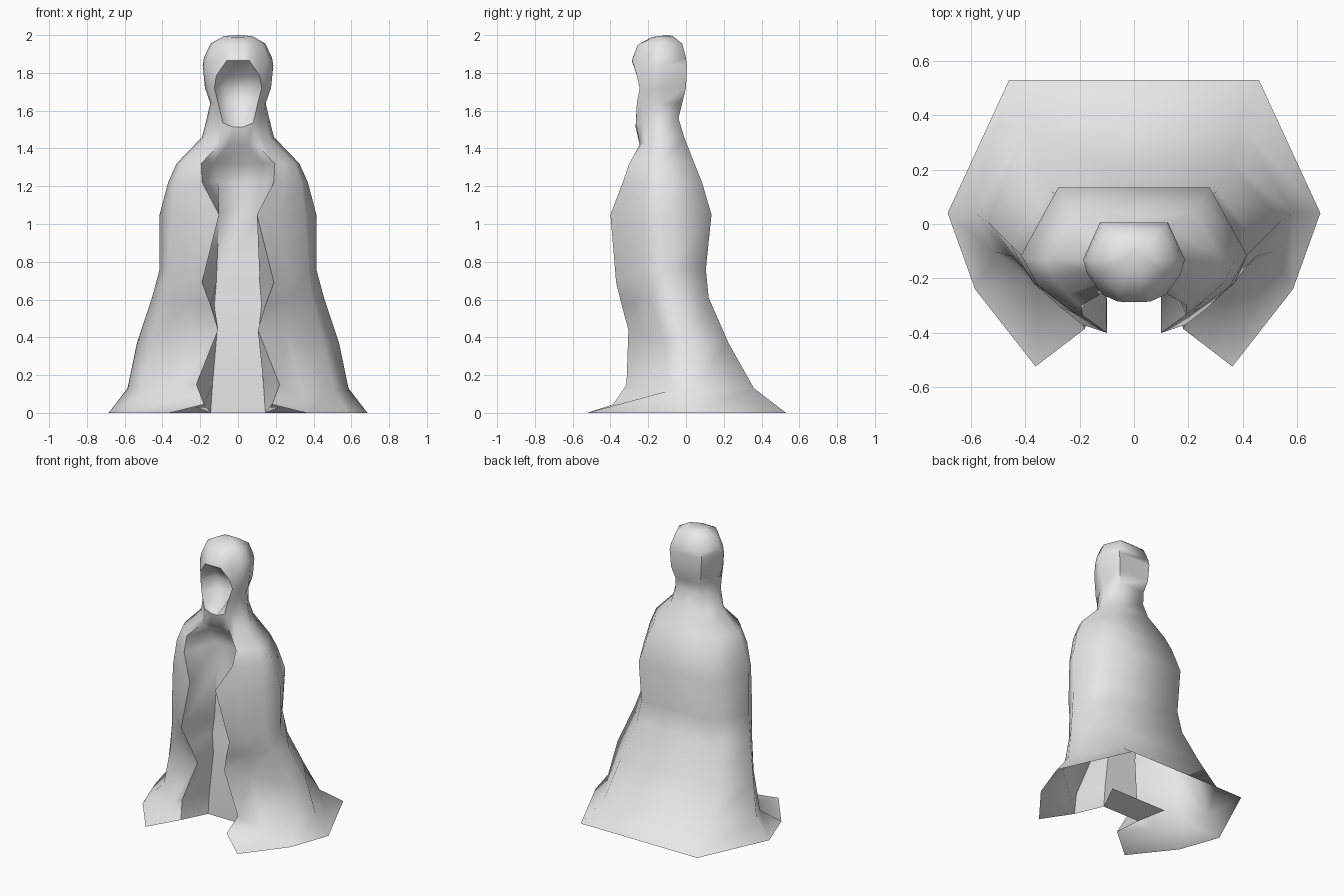
import bpy
import bmesh
from mathutils import Vector

cube = bpy.data.objects.get("Cube")
if cube:
    bpy.data.objects.remove(cube, do_unlink=True)

# One plain cloth colour
cloth = bpy.data.materials.new("pale_grey_cloth")
cloth.use_nodes = True
grey = (0.8, 0.8, 0.8, 1.0)
cloth.diffuse_color = grey
cloth.node_tree.nodes["Principled BSDF"].inputs["Base Color"].default_value = grey

# Outer silhouette from hem to crown: height, half width, back depth
silhouette = [
    (0, .685, .53), (.13, .585, .36), (.37, .535, .225), (.61, .455, .12),
    (.76, .415, .105), (1.05, .415, .135), (1.22, .37, .085), (1.32, .325, .045),
    (1.46, .19, -.01), (1.56, .165, -.04), (1.64, .147, -.02), (1.72, .175, 0),
    (1.84, .187, .005), (1.88, .18, 0), (1.955, .145, -.02), (1.995, .075, -.07),
]

# Front border of the cloak and hood, on the left half
border = [
    (.18, -.385, .045), (.22, -.315, .15), (.105, -.305, .44), (.145, -.34, .57),
    (.19, -.37, .69), (.1, -.4, 1.05), (.19, -.335, 1.22), (.195, -.3, 1.32),
    (.1, -.245, 1.42), (.08, -.265, 1.535), (.105, -.26, 1.64), (.125, -.245, 1.72),
    (.115, -.26, 1.785), (.06, -.285, 1.865), (.055, -.255, 1.95), (.04, -.17, 1.99),
]

# Recessed robe panel, throat and hollow of the hood: half width, depth
recess = [
    (.145, -.13), (.135, -.13), (.11, -.12), (.125, -.11),
    (.115, -.1), (.1, -.09), (.105, -.095), (.135, -.14),
    (.05, -.245), (.025, -.267), (.06, -.15), (.075, -.145),
    (.06, -.185), (.03, -.287), (.025, -.255), (.02, -.18),
]


def half_ring(index):
    """Points from the recess round the side to the back corner."""
    z, width, back = silhouette[index]
    edge = Vector(border[index])
    flare = min(max(0, width - .4), .17)
    side = Vector((width, flare - .13, z))
    is_hem = index == 0

    def along(fx, fy, spread):
        point = Vector((
            edge.x + (side.x - edge.x) * fx,
            edge.y + (side.y - edge.y) * fy,
            edge.z + (side.z - edge.z) * fx,
        ))
        if is_hem:
            point.y -= spread
            point.z = 0
        return point

    inner = Vector((*recess[index], 0 if is_hem else edge.z))
    front = along(.36, .25, .245)
    front_side = along(.8, .6, .11)
    if index == 1:
        # The cloth breaks over the foot just above the hem
        front.z -= .075
        front_side.z -= .02
    if index == 9:
        # The chin of the hood opening dips in the middle
        inner.z -= .022
    corner = Vector((width * .67, back, z))
    return [inner, edge, front, front_side, side, corner]


# Loft the mirrored rings into one open-bottomed garment
bm = bmesh.new()
rings = []
for index in range(len(silhouette)):
    half = half_ring(index)
    mirrored = [Vector((-p.x, p.y, p.z)) for p in reversed(half)]
    rings.append([bm.verts.new(p) for p in half + mirrored])

for lower, upper in zip(rings, rings[1:]):
    count = len(lower)
    for i in range(count):
        j = (i + 1) % count
        bm.faces.new((lower[i], lower[j], upper[j], upper[i]))

# Crown of the hood
crown = bm.verts.new((0, -.1, 2))
for a, b in zip(rings[-1], rings[-1][1:] + rings[-1][:1]):
    bm.faces.new((a, b, crown))

# Hem of the robe panel turned back underneath
turned = [bm.verts.new((x, .045, .03)) for x in (-.22, .22)]
bm.faces.new((rings[0][0], rings[0][-1], *turned))

# Creases running back from the toes of the hem
for toe, fold in ((1, 2), (-2, -3)):
    bmesh.ops.connect_verts(bm, verts=[rings[0][toe], rings[1][fold]])

bmesh.ops.recalc_face_normals(bm, faces=bm.faces[:])

# Soft cloth with crisp borders
for face in bm.faces:
    face.smooth = True


def sharpen_column(column, start, end):
    for i in range(start, end):
        for c in (column, -1 - column):
            bm.edges.get((rings[i][c], rings[i + 1][c])).smooth = False


def sharpen_rim(index):
    for a, b in ((0, 1), (0, -1), (-1, -2)):
        bm.edges.get((rings[index][a], rings[index][b])).smooth = False


sharpen_column(0, 0, 5)
sharpen_column(1, 0, 8)
sharpen_column(1, 9, 13)
sharpen_column(5, 10, 13)
sharpen_rim(9)
sharpen_rim(13)
bm.edges.get((rings[0][0], rings[0][-1])).smooth = False

mesh = bpy.data.meshes.new("hooded_cloak")
bm.to_mesh(mesh)
bm.free()
mesh.materials.append(cloth)
cloak = bpy.data.objects.new("hooded_cloak", mesh)
bpy.context.collection.objects.link(cloak)
